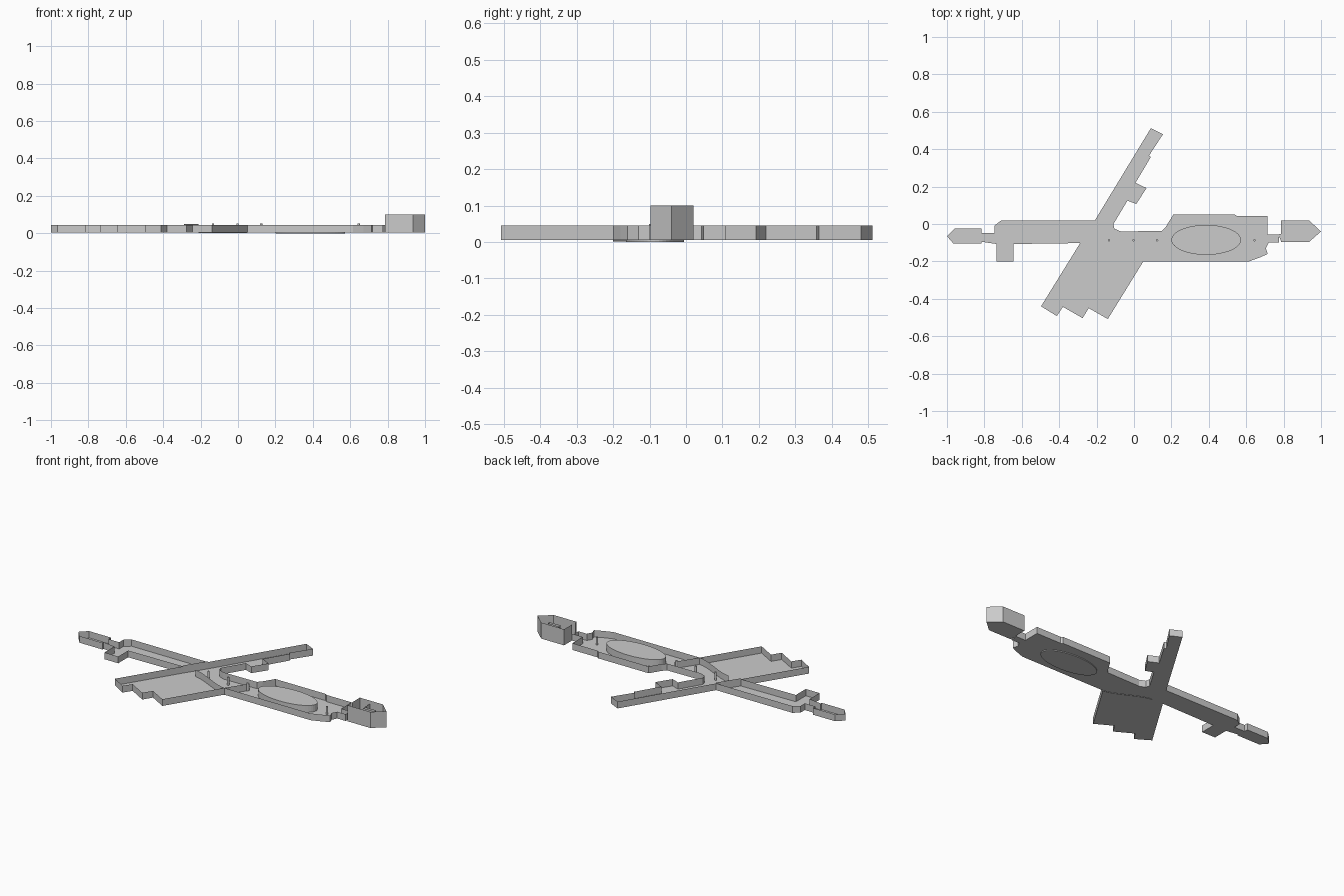
import bpy, bmesh, math

if "Cube" in bpy.data.objects:
    bpy.data.objects.remove(bpy.data.objects["Cube"])

FLOOR, TOP, HEAD_TOP = 0.005, 0.045, 0.1


def make_object(name, bm):
    mesh = bpy.data.meshes.new(name)
    bm.to_mesh(mesh)
    bm.free()
    ob = bpy.data.objects.new(name, mesh)
    bpy.context.collection.objects.link(ob)
    return ob


def slab(name, pts, z):
    bm = bmesh.new()
    f = bm.faces.new([bm.verts.new((x, y, z)) for x, y in pts])
    f.normal_update()
    if f.normal.z < 0:
        f.normal_flip()
    bmesh.ops.triangulate(bm, faces=[f])
    return make_object(name, bm)


def wall(name, pts, z0=FLOOR, z1=TOP):
    # thin upright sheet following a path
    bm = bmesh.new()
    low = [bm.verts.new((x, y, z0)) for x, y in pts]
    high = [bm.verts.new((x, y, z1)) for x, y in pts]
    for i in range(len(pts) - 1):
        bm.faces.new((low[i], low[i + 1], high[i + 1], high[i]))
    return make_object(name, bm)


def disc(name, x, y, rx, ry, z0, z1, n):
    bm = bmesh.new()
    bmesh.ops.create_cone(bm, cap_ends=True, segments=n, radius1=1, radius2=1, depth=1)
    for v in bm.verts:
        v.co = (x + v.co.x * rx, y + v.co.y * ry, z0 + (v.co.z + 0.5) * (z1 - z0))
    return make_object(name, bm)


# outline, split into the tall end room and the low remainder
end_room = [(.785, -.053), (.785, .02), (.935, .02), (1, -.04), (.935, -.097),
            (.785, -.097), (.785, -.088)]
south = [(.785, -.088), (.775, -.065), (.775, -.1), (.72, -.1), (.705, -.13), (.715, -.16),
         (.67, -.18), (.615, -.2), (.05, -.2), (-.14, -.508), (-.242, -.45),
         (-.275, -.503), (-.38, -.443), (-.413, -.492), (-.497, -.44), (-.288, -.102)]
west = [(-.288, -.102), (-.645, -.107), (-.645, -.2), (-.735, -.2), (-.735, -.107),
        (-.815, -.095), (-.815, -.105), (-.965, -.105), (-1, -.065), (-.96, -.025),
        (-.815, -.025), (-.815, -.048), (-.745, -.048), (-.745, -.008), (-.71, .019),
        (-.21, .018)]
north = [(-.21, .018), (.09, .512), (.155, .48), (.08, .365), (.09, .358), (.008, .22),
         (.067, .192), (.012, .107), (-.035, .125), (-.11, 0), (-.105, -.025), (-.07, -.04),
         (.15, -.037), (.17, -.015), (.21, .05), (.54, .05), (.55, .042), (.715, .042),
         (.715, -.055), (.775, -.055), (.785, -.053)]

slab("floor", end_room + south[1:] + west[1:] + north[1:-1], FLOOR)
wall("end_room_wall", end_room, FLOOR, HEAD_TOP)
for name, path in (("south_wall", south), ("west_wing_wall", west), ("north_wall", north)):
    wall(name, path)

# inner partitions
wall("west_partition", [(-.288, -.102), (-.21, .018)], FLOOR, .05)
wall("east_partition", [(.05, -.2), (.13, -.078)], FLOOR, TOP)
curve = []
for i in range(13):
    t = i / 12
    curve.append((-.21 + .26 * t, -.1 - .1 * (t * t * (3 - 2 * t) * .6 + .4 * t)))
wall("curved_partition", curve, .002, TOP)
wall("end_room_partition", [(.85, -.028), (.925, -.028), (.925, -.045), (.85, -.045)],
     FLOOR, .08)
wall("end_room_divider", [(.85, .02), (.85, -.028)], FLOOR, .08)

# oval platform and slim posts
disc("oval_platform", .386, -.085, .186, .08, 0, TOP, 48)
for x in (-.133, -.003, .124, .645):
    disc("post", x, -.087, .006, .006, FLOOR, .052, 12)
